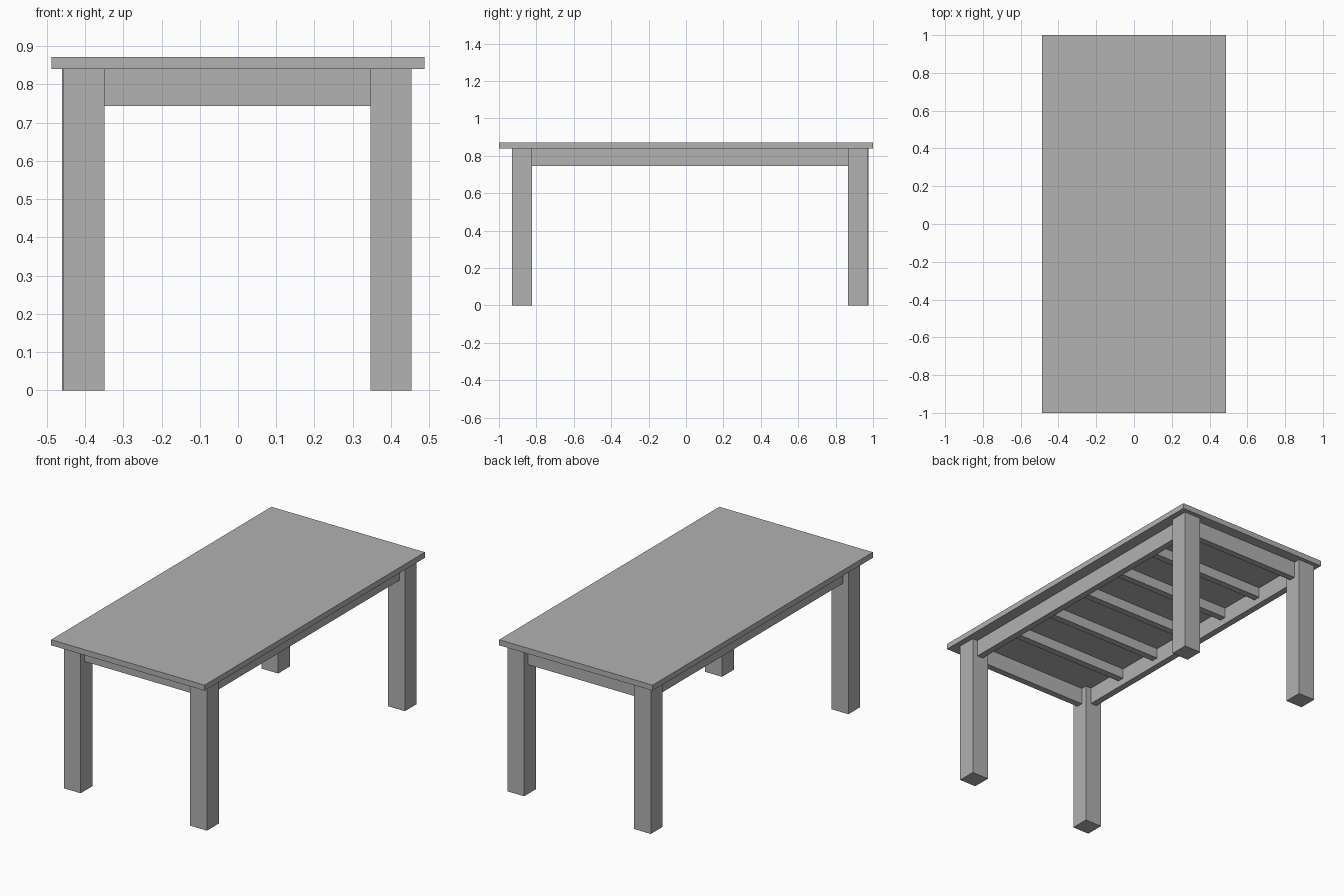
import bpy

cube = bpy.data.objects.get("Cube")
if cube:
    bpy.data.objects.remove(cube, do_unlink=True)

# Single plain material
grey = bpy.data.materials.new("plain_grey")
grey.use_nodes = True
colour = (0.445, 0.445, 0.445, 1)
grey.diffuse_color = colour
grey.node_tree.nodes["Principled BSDF"].inputs["Base Color"].default_value = colour


def box(name, x, y, z):
    """Box from (min, max) pairs on each axis."""
    bpy.ops.mesh.primitive_cube_add(size=1, location=[sum(a) / 2 for a in (x, y, z)])
    part = bpy.context.object
    part.name = name
    part.scale = [a[1] - a[0] for a in (x, y, z)]
    bpy.ops.object.transform_apply(location=False, rotation=False, scale=True)
    part.data.materials.append(grey)
    return part


TOP, UNDER, APRON_LOW, SLAT_LOW = 0.872, 0.84, 0.744, 0.782
LEG, APRON, SLAT = 0.107, 0.038, 0.04

# Table top
box("table_top", (-0.488, 0.488), (-1, 1), (UNDER, TOP))

# Legs, given by their lower x and y corner
legs = {
    "front_left_leg": (0.347, -0.93),
    "front_right_leg": (-0.456, -0.93),
    "back_left_leg": (0.347, 0.867),
    "back_right_leg": (-0.46, 0.869),
}
for name, (x, y) in legs.items():
    box(name, (x, x + LEG), (y, y + LEG), (0, UNDER))

# Aprons running between the legs
for name, y in (("front_apron", -0.876), ("back_apron", 0.921)):
    box(name, (-0.352, 0.348), (y - APRON / 2, y + APRON / 2), (APRON_LOW, UNDER))
for name, x in (("left_apron", 0.402), ("right_apron", -0.404)):
    box(name, (x - APRON / 2, x + APRON / 2), (-0.824, 0.868), (APRON_LOW, UNDER))

# Cross slats under the top
for i in range(5):
    y = 0.005 + (i - 2) * 0.288
    box(f"cross_slat_{i + 1}", (-0.385, 0.383), (y - SLAT / 2, y + SLAT / 2), (SLAT_LOW, UNDER))
